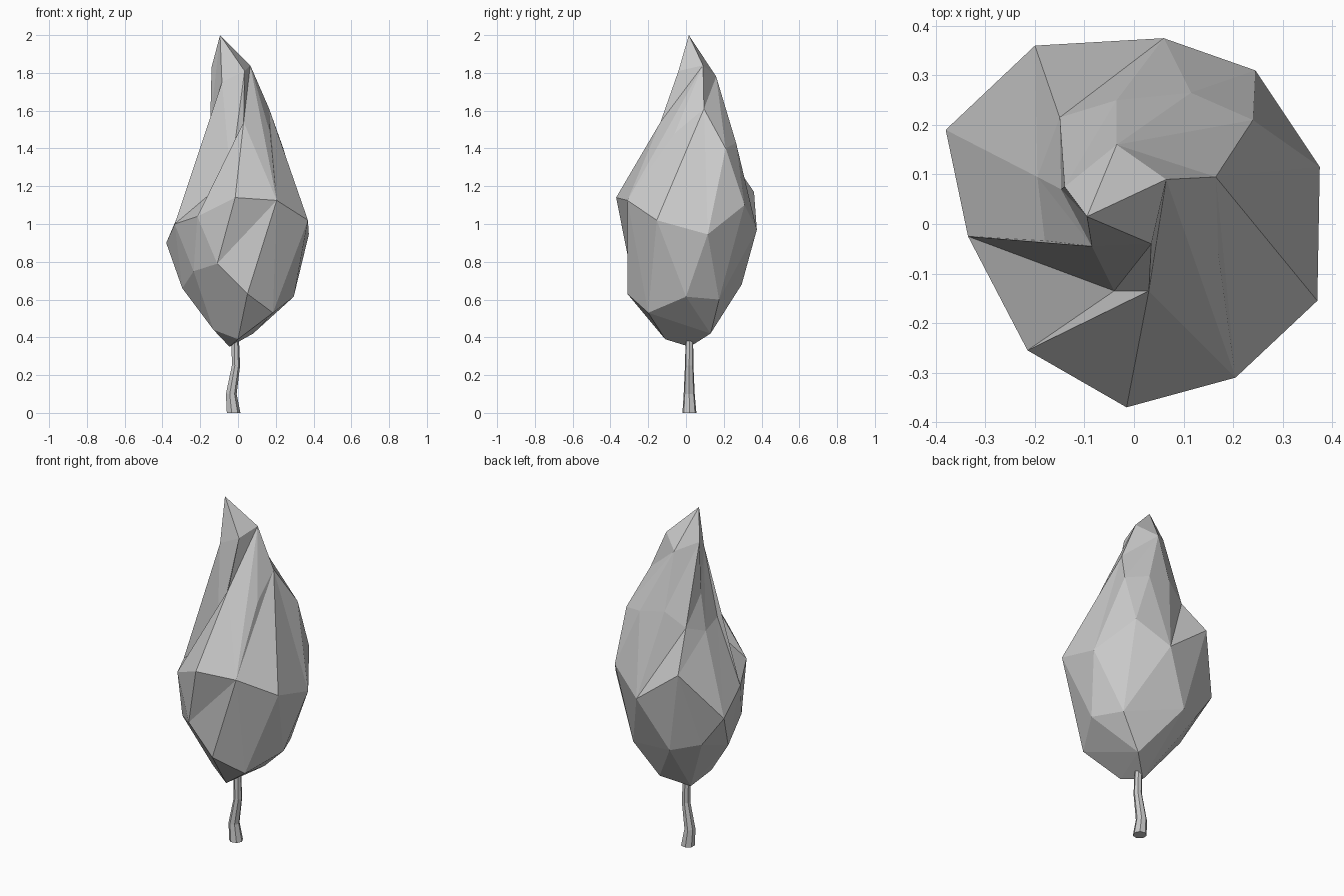
import bpy, bmesh, math
from mathutils import Vector
from mathutils.geometry import delaunay_2d_cdt

if "Cube" in bpy.data.objects:
    bpy.data.objects.remove(bpy.data.objects["Cube"], do_unlink=True)

grey = bpy.data.materials.new("light grey")
grey.use_nodes = True
grey.diffuse_color = (0.6, 0.6, 0.6, 1)
grey.node_tree.nodes["Principled BSDF"].inputs["Base Color"].default_value = (0.6, 0.6, 0.6, 1)


def finish(name, bm):
    """Turn a bmesh into a flat-shaded object with outward normals."""
    bmesh.ops.remove_doubles(bm, verts=bm.verts, dist=0.0005)
    bmesh.ops.recalc_face_normals(bm, faces=bm.faces)
    mesh = bpy.data.meshes.new(name)
    bm.to_mesh(mesh)
    bm.free()
    mesh.materials.append(grey)
    obj = bpy.data.objects.new(name, mesh)
    bpy.context.collection.objects.link(obj)


# Widest ring of the crown, named A to J
rim = [(-.2, .36, 1.17), (.06, .375, .97), (.245, .31, 1.1), (.375, .115, .945),
       (.37, -.155, 1.02), (.205, -.31, 1.125), (-.015, -.37, 1.14),
       (-.215, -.255, 1.04), (-.335, -.025, 1), (-.38, .19, .9)]

# Twisted flame-like top, named a to q starting at the tip
upper = [(-.095, .015, 2), (-.14, .075, 1.83), (-.085, -.045, 1.75), (.035, -.04, 1.81),
         (.065, .09, 1.84), (-.035, .16, 1.78), (.165, .095, 1.61), (.17, -.06, 1.48),
         (.03, -.135, 1.54), (-.04, -.135, 1.25), (-.195, .095, 1.33), (-.15, .215, 1.38),
         (-.035, .25, 1.46), (.115, .265, 1.43), (.24, .21, 1.4), (-.18, -.034, 1.36),
         (-.147, .07, 1.53)]
upper_creases = ("ab ac ad ae af cI cd cj jI jH iH iG iF ie id eF eh hF gF gh eg go fg fo oD no nC "
                 "fm bm bl lA lB mB kA kJ kc pJ pc gD dj qk ql qc qb")

# Rounded underside, named a to m
lower = [(.05, -.31, .63), (.185, -.2, .53), (.295, 0, .615), (.22, .175, .6),
         (-.1, .295, .68), (-.25, .21, .72), (-.295, .03, .66), (-.235, -.18, .75),
         (-.11, -.3, .79), (0, -.11, .39), (.08, .13, .42), (-.045, .02, .35),
         (-.13, -.05, .44)]
lower_creases = "gI fJ Fi Eb Dc Cd"


def index(letter):
    if letter.isupper():
        return ord(letter) - ord("A")
    return len(rim) + ord(letter) - ord("a")


def unroll(p):
    """Spread the underside outwards with height so steep faces open up."""
    angle = math.atan2(p[1], p[0])
    reach = 0.9 if p in rim else p[2] - 0.3
    return reach * math.cos(angle), reach * math.sin(angle)


def skin(bm, inner, flatten, creases):
    """Stretch triangles between the rim and inner points, keeping the creases."""
    points = rim + inner
    edges = [(i, (i + 1) % len(rim)) for i in range(len(rim))]
    edges += [(index(a), index(b)) for a, b in creases.split()]
    flat = [Vector(flatten(p)) for p in points]
    _, _, faces, origins, _, _ = delaunay_2d_cdt(flat, edges, [], 1, 0.00001)
    verts = [bm.verts.new(p) for p in points]
    for face in faces:
        corners = [verts[origins[i][0]] for i in face if origins[i]]
        if len(set(corners)) == 3:
            bm.faces.new(corners)


crown = bmesh.new()
skin(crown, upper, lambda p: p[:2], upper_creases)
skin(crown, lower, unroll, lower_creases)
finish("crown", crown)

# Crooked tapering trunk: x, y, z, radius of each section
trunk = bmesh.new()
sides = 7
rings = []
for x, y, z, r in [(-.025, .018, 0, .038), (-.037, .017, .1, .03),
                   (-.012, .017, .25, .023), (-.016, .018, .42, .02)]:
    turns = [math.tau * i / sides for i in range(sides)]
    rings.append([trunk.verts.new((x + r * math.cos(t), y + r * math.sin(t), z)) for t in turns])
for low, high in zip(rings, rings[1:]):
    for i in range(sides):
        j = (i + 1) % sides
        trunk.faces.new((low[i], low[j], high[j], high[i]))
trunk.faces.new(rings[0])
trunk.faces.new(rings[-1])
finish("trunk", trunk)
